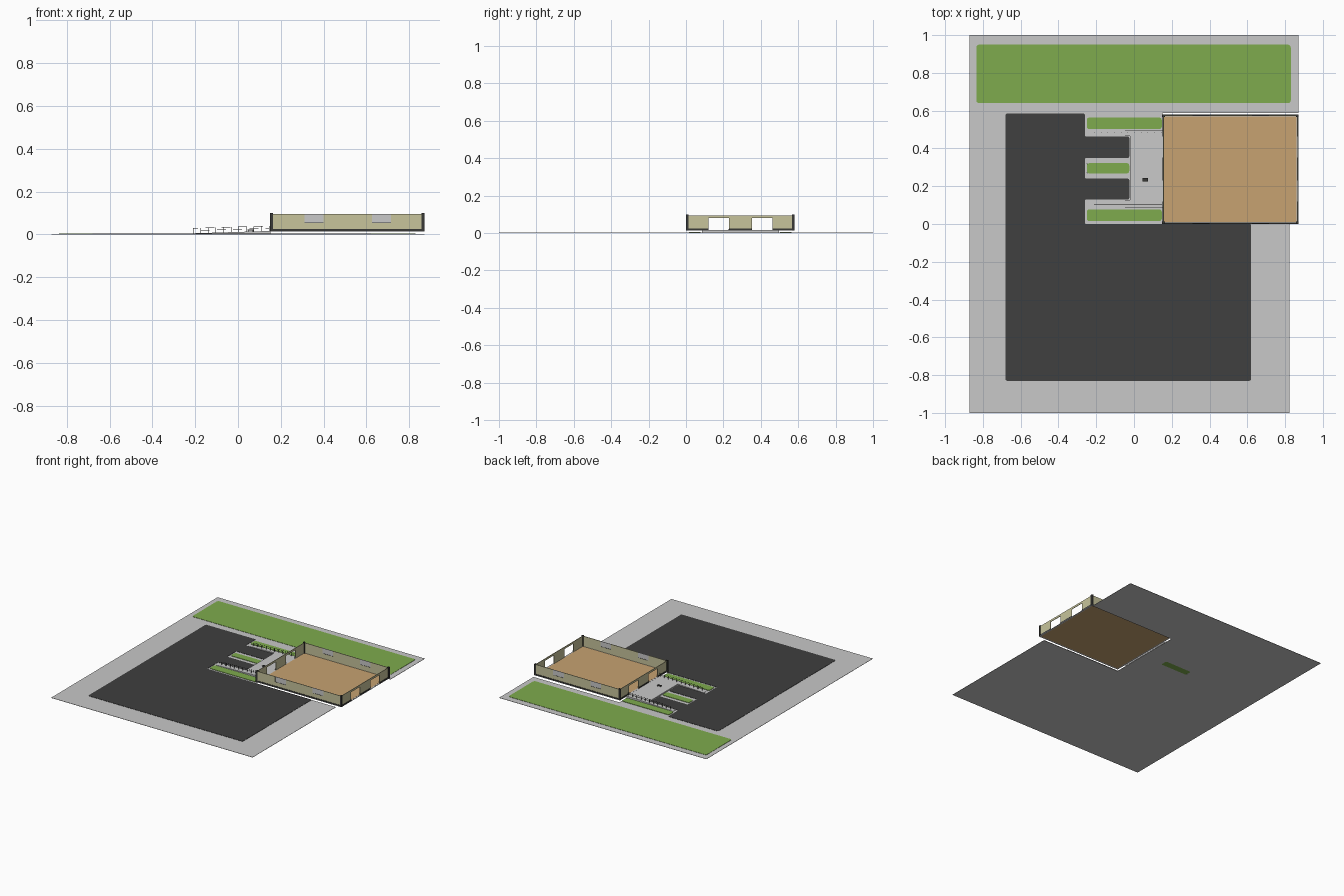
import bpy, bmesh, math

if "Cube" in bpy.data.objects:
    bpy.data.objects.remove(bpy.data.objects["Cube"])

def material(name, rgb):
    m = bpy.data.materials.new(name)
    m.diffuse_color = (*rgb, 1)
    m.use_nodes = True
    m.node_tree.nodes["Principled BSDF"].inputs["Base Color"].default_value = m.diffuse_color
    return m

CONCRETE = material("light_concrete", (0.58, 0.58, 0.58))
ASPHALT = material("asphalt", (0.05, 0.05, 0.05))
GRASS = material("grass", (0.21, 0.41, 0.075))
FLOOR = material("tan_floor", (0.57, 0.36, 0.165))
WALL = material("olive_wall", (0.57, 0.55, 0.33))
TRIM = material("dark_trim", (0.04, 0.04, 0.037))


def finish(name, bm, mat):
    bmesh.ops.recalc_face_normals(bm, faces=bm.faces)
    me = bpy.data.meshes.new(name)
    bm.to_mesh(me)
    bm.free()
    me.materials.append(mat)
    ob = bpy.data.objects.new(name, me)
    bpy.context.collection.objects.link(ob)
    return ob


def boxes(name, mat, specs):
    """One object from boxes given as (x0, x1, y0, y1, z0, z1)."""
    bm = bmesh.new()
    for x0, x1, y0, y1, z0, z1 in specs:
        vs = bmesh.ops.create_cube(bm, size=1)["verts"]
        for v in vs:
            v.co = (x0 if v.co.x < 0 else x1, y0 if v.co.y < 0 else y1,
                    z0 if v.co.z < 0 else z1)
    return finish(name, bm, mat)


def plate(name, mat, pts, z0, z1, radius=0.0):
    """Extruded outline with optionally rounded corners."""
    bm = bmesh.new()
    face = bm.faces.new([bm.verts.new((x, y, z0)) for x, y in pts])
    if radius:
        bmesh.ops.bevel(bm, geom=list(bm.verts), offset=radius, segments=3,
                        profile=0.5, affect='VERTICES')
    ext = bmesh.ops.extrude_face_region(bm, geom=list(bm.faces), use_keep_orig=True)
    for v in ext["geom"]:
        if isinstance(v, bmesh.types.BMVert):
            v.co.z = z1
    return finish(name, bm, mat)


def rect(x0, x1, y0, y1):
    return [(x0, y0), (x1, y0), (x1, y1), (x0, y1)]


# Ground slab with openings for the building and the middle planter
xs = [-0.872, -0.25, -0.03, 0.15, 0.823, 0.872]
ys = [-1, 0, 0.27, 0.32, 0.587, 1]
bm = bmesh.new()
for i in range(5):
    for j in range(5):
        building = i >= 3 and 1 <= j <= 3
        planter = i == 1 and j == 2
        notch = i == 4 and j == 0
        if not (building or planter or notch):
            bm.faces.new([bm.verts.new((x, y, 0)) for x, y in
                          rect(xs[i], xs[i + 1], ys[j], ys[j + 1])])
bmesh.ops.remove_doubles(bm, verts=bm.verts, dist=1e-5)
ext = bmesh.ops.extrude_face_region(bm, geom=list(bm.faces), use_keep_orig=True)
for v in ext["geom"]:
    if isinstance(v, bmesh.types.BMVert):
        v.co.z = 0.002
finish("ground_slab", bm, CONCRETE)

# Parking surface with two bays reaching between the planters
plate("parking_surface", ASPHALT, [
    (-0.68, -0.83), (0.62, -0.83), (0.62, 0.0), (-0.26, 0.0),
    (-0.26, 0.13), (-0.025, 0.13), (-0.025, 0.24), (-0.26, 0.24),
    (-0.26, 0.35), (-0.025, 0.35), (-0.025, 0.463), (-0.26, 0.463),
    (-0.26, 0.585), (-0.68, 0.585)], 0.002, 0.004, 0.008)

# Lawn and planters
plate("rear_lawn", GRASS, rect(-0.835, 0.83, 0.64, 0.95), 0.002, 0.004, 0.015)
plate("front_planter", GRASS, rect(-0.25, 0.147, 0.015, 0.077), 0.002, 0.005, 0.012)
plate("back_planter", GRASS, rect(-0.25, 0.147, 0.503, 0.563), 0.002, 0.005, 0.012)
plate("middle_planter", GRASS, rect(-0.25, -0.025, 0.268, 0.322), 0.0, 0.005, 0.012)


# Gently rising entrance ramp: two side walks and a plaza
def ramp_z(x):
    return 0.004 + 0.012 * (x + 0.24) / 0.39


for name, x0, y0, y1 in (("front_walk", -0.24, 0.085, 0.127), ("back_walk", -0.24, 0.466, 0.497),
                         ("entrance_plaza", -0.02, 0.127, 0.466)):
    ob = boxes(name, CONCRETE, [(x0, 0.152, y0, y1, 0.002, 0.01)])
    for v in ob.data.vertices:
        if v.co.z > 0.005:
            v.co.z = ramp_z(v.co.x)

# Railings along both walks
T = 0.0013
for name, y in (("front_railing", 0.105), ("back_railing", 0.485)):
    posts = []
    for k in range(11):
        x = -0.21 + k * 0.0355
        z = ramp_z(x)
        posts.append((x - T, x + T, y - T, y + T, z, z + 0.024))
    boxes(name + "_posts", TRIM, posts)
    for h in (0.012, 0.023):
        ob = boxes(name + "_rail", TRIM, [(-0.21, 0.148, y - T / 2, y + T / 2, 0, T)])
        for v in ob.data.vertices:
            v.co.z += ramp_z(v.co.x) + h

# Small bench on the plaza
z = ramp_z(0.06)
boxes("plaza_bench", TRIM, [(0.045, 0.075, 0.226, 0.243, z + 0.006, z + 0.009),
                            (0.048, 0.052, 0.228, 0.241, z, z + 0.006),
                            (0.068, 0.072, 0.228, 0.241, z, z + 0.006)])

# Raised floor and its concrete rim (open beneath)
X0, X1, Y0, Y1 = 0.15, 0.87, 0.0, 0.58
boxes("floor", FLOOR, [(0.16, 0.86, 0.011, 0.57, 0.013, 0.017)])
boxes("floor_rim", CONCRETE, [(X0, X1, Y0, 0.011, 0.013, 0.0165), (X0, X1, 0.57, Y1, 0.013, 0.0165),
                              (X0, 0.16, 0.011, 0.57, 0.013, 0.0165), (0.86, X1, 0.011, 0.57, 0.013, 0.0165)])

# Long walls with window openings, glass, sills and dark base
WIN = [(0.31, 0.40), (0.625, 0.715)]
TOP, SILL = 0.095, 0.055
for side, a, b, out in (("front", 0.004, 0.008, -1), ("back", 0.572, 0.576, 1)):
    boxes(side + "_wall", WALL, [(0.155, 0.865, a, b, 0.0165, SILL),
                                 (0.155, WIN[0][0], a, b, SILL, TOP),
                                 (WIN[0][1], WIN[1][0], a, b, SILL, TOP),
                                 (WIN[1][1], 0.865, a, b, SILL, TOP)])
    boxes(side + "_windows", CONCRETE, [(p, q, a + 0.001, b - 0.001, SILL, TOP) for p, q in WIN])
    boxes(side + "_window_sills", TRIM, [(p, q, a - 0.0005, b + 0.0005, SILL - 0.001, SILL + 0.0005)
                                         for p, q in WIN])
    c = a if out < 0 else b
    boxes(side + "_base_strip", TRIM, [(X0, X1, min(c, c + out * 0.003), max(c, c + out * 0.003), 0.014, 0.024)])

# End walls with two doorways each
PIERS = [(0.005, 0.12), (0.23, 0.353), (0.463, 0.575)]
LINTEL = 0.08
for side, a, b, out in (("left", 0.154, 0.158, -1), ("right", 0.862, 0.866, 1)):
    boxes(side + "_wall", WALL, [(a, b, p, q, 0.0165, LINTEL) for p, q in PIERS]
          + [(a, b, 0.005, 0.575, LINTEL, TOP)])
    c = a if out < 0 else b
    boxes(side + "_base_strip", TRIM, [(min(c, c + out * 0.003), max(c, c + out * 0.003), p, q, 0.014, 0.024)
                                       for p, q in PIERS])

# Corner posts
boxes("corner_posts", TRIM, [(x, x + 0.014, y, y + 0.014, 0.014, 0.099)
                             for x in (0.149, 0.857) for y in (0.0, 0.566)])
